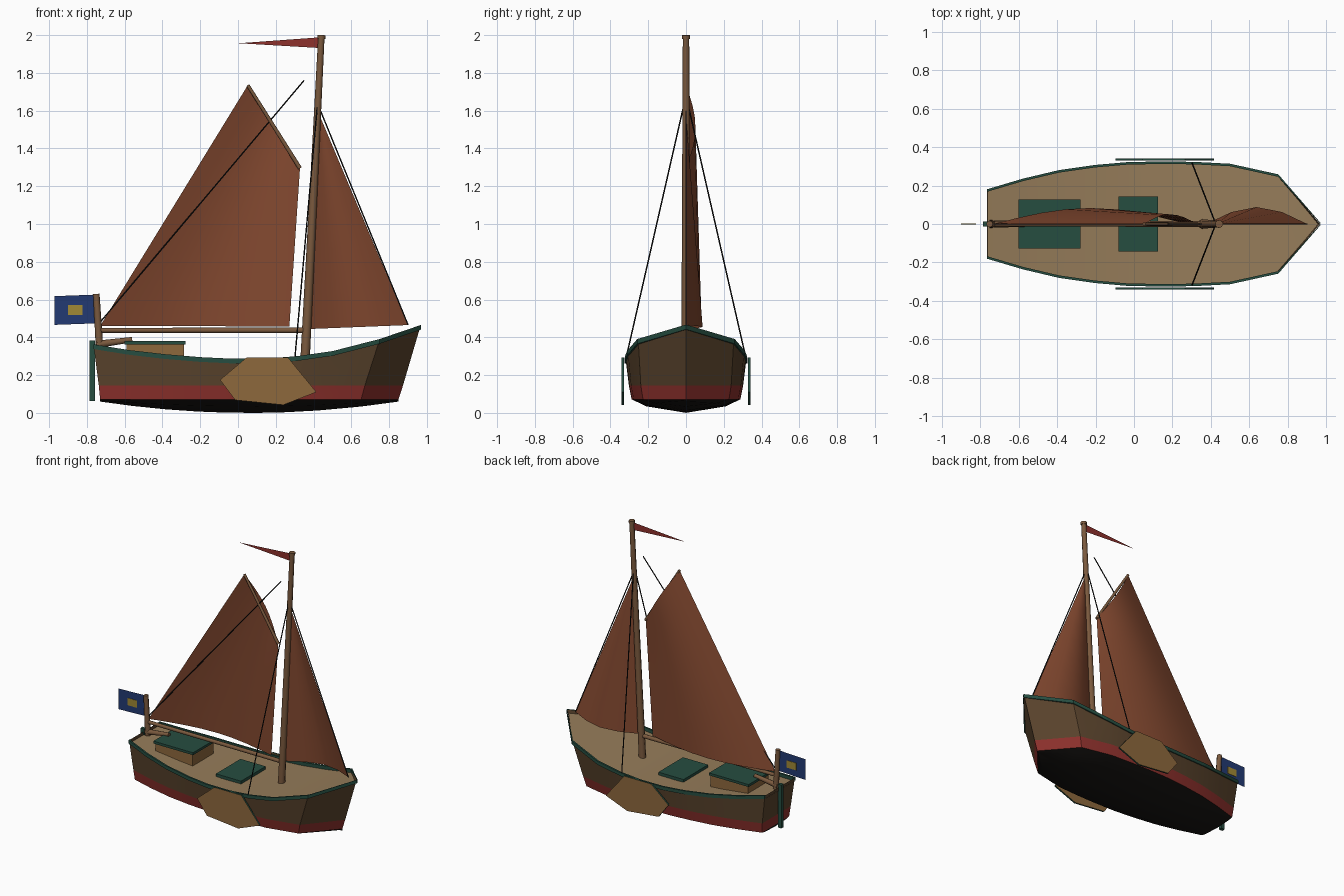
import bpy, bmesh, math
from mathutils import Vector, Matrix

if "Cube" in bpy.data.objects:
    bpy.data.objects.remove(bpy.data.objects["Cube"])


def mat(name, hexcol):
    lin = [(int(hexcol[i:i + 2], 16) / 255) ** 2.2 for i in (0, 2, 4)]
    m = bpy.data.materials.new(name)
    m.diffuse_color = (*lin, 1)
    m.use_nodes = True
    m.node_tree.nodes["Principled BSDF"].inputs["Base Color"].default_value = m.diffuse_color
    return m


HULL = mat("hull_brown", "5a4530")
BLACK = mat("bottom_black", "1e1c1a")
RED = mat("stripe_red", "8c3430")
GREEN = mat("trim_green", "2a4e42")
DECK = mat("deck_tan", "947b5a")
WOOD = mat("board_wood", "8c683f")
SPAR = mat("spar_wood", "7a5a40")
SAIL = mat("sail_tan", "824a33")
ROPE = mat("rope_dark", "1a1a1a")
BLUE = mat("flag_blue", "273c72")
GOLD = mat("flag_gold", "a08838")


def mesh(name, verts, faces, *mats, smooth=False, fix=True):
    me = bpy.data.meshes.new(name)
    me.from_pydata([tuple(v) for v in verts], [], faces)
    for m in mats:
        me.materials.append(m)
    ob = bpy.data.objects.new(name, me)
    bpy.context.collection.objects.link(ob)
    if fix:
        bm = bmesh.new()
        bm.from_mesh(me)
        bmesh.ops.remove_doubles(bm, verts=bm.verts, dist=1e-5)
        bmesh.ops.recalc_face_normals(bm, faces=bm.faces)
        bm.to_mesh(me)
        bm.free()
    if smooth:
        bpy.context.view_layer.objects.active = ob
        ob.select_set(True)
        bpy.ops.object.shade_smooth_by_angle(angle=math.radians(25))
        ob.select_set(False)
    return ob


def grid(name, rows, *mats, closed=False, extra=(), smooth=True):
    """Skin a list of equal-length point rows."""
    n = len(rows[0])
    faces = [(i * n + j, i * n + (j + 1) % n, (i + 1) * n + (j + 1) % n, (i + 1) * n + j)
             for i in range(len(rows) - 1) for j in range(n if closed else n - 1)]
    return mesh(name, [p for r in rows for p in r], faces + list(extra), *mats, smooth=smooth)


def box(name, x, y, z, m):
    v = [(a, b, c) for a in x for b in y for c in z]
    f = [(0, 1, 3, 2), (4, 6, 7, 5), (0, 4, 5, 1), (2, 3, 7, 6), (0, 2, 6, 4), (1, 5, 7, 3)]
    return mesh(name, v, f, m)


def rod(name, a, b, r1, r2, m, sides=8):
    a, b = Vector(a), Vector(b)
    d = b - a
    bm = bmesh.new()
    bmesh.ops.create_cone(bm, cap_ends=True, segments=sides, radius1=r1, radius2=r2, depth=d.length,
                          matrix=Matrix.Translation((a + b) / 2) @ d.to_track_quat('Z', 'Y').to_matrix().to_4x4())
    me = bpy.data.meshes.new(name)
    bm.to_mesh(me)
    bm.free()
    me.materials.append(m)
    ob = bpy.data.objects.new(name, me)
    bpy.context.collection.objects.link(ob)
    if sides > 6:
        bpy.context.view_layer.objects.active = ob
        ob.select_set(True)
        bpy.ops.object.shade_smooth_by_angle(angle=math.radians(50))
        ob.select_set(False)
    return ob


# Hull stations: x, half width, sheer height
ST = [(-.765, .175, .36), (-.58, .23, .33), (-.39, .275, .308), (-.2, .302, .292), (-.03, .317, .284),
      (.15, .32, .285), (.31, .318, .297), (.5, .308, .324), (.75, .253, .388), (.967, 0, .463)]


def hull_point(st, level):
    x, w, s = st
    xb = (x + .765) / 1.732 * 1.58 - .73
    k = .06 * ((xb - .06) / .79) ** 2
    f, y, z = {"keel": (0, 0, k), "chine": (0, .66, (k + .07) / 2), "low": (0, .9, .072),
               "mid": (.2, .945, .145), "top": (1, 1, s)}[level]
    return Vector((xb + (x - xb) * f, w * y, z))


def flip(p):
    return Vector((p.x, -p.y, p.z))


def hull_band(name, levels, m):
    rows = []
    for st in ST:
        half = [hull_point(st, l) for l in levels]
        rows.append(half + [flip(p) for p in reversed(half)])
    n = len(rows[0])
    h = n // 2
    verts = [p for r in rows for p in r]
    faces = [(i * n + j, i * n + j + 1, (i + 1) * n + j + 1, (i + 1) * n + j)
             for i in range(len(rows) - 1) for j in range(n - 1) if j != h - 1]
    faces.append(tuple(range(n)))      # transom slice
    return mesh(name, verts, faces, m, smooth=True)


hull_band("hull_bottom", ["low", "chine", "keel"], BLACK)
hull_band("waterline_stripe", ["mid", "low"], RED)
hull_band("hull_topsides", ["top", "mid"], HULL)

# Deck, just below the rail
grid("deck", [[Vector((x - (.01 if w == 0 else 0), s * w * .985, z - .022)) for s in (-1, 0, 1)]
              for x, w, z in ST], DECK)

# Rails along both edges
for side, label in ((-1, "right"), (1, "left")):
    rows = [[Vector((x + (.003 if w == 0 else 0), side * max(w + o, 0), z + h))
             for o, h in ((.005, -.022), (.005, .003), (-.008, .003), (-.008, -.022))] for x, w, z in ST]
    grid("rail_" + label, rows, GREEN, closed=True, extra=[(0, 1, 2, 3)], smooth=False)

# Leeboards: wooden faces, green edges
BOARD = [(-.095, .175), (.045, .293), (.265, .293), (.415, .11), (.24, .042), (-.015, .068)]
for side, label in ((-1, "right"), (1, "left")):
    v = [(x, side * y, z) for y in (.329, .341) for x, z in BOARD]
    f = [tuple(range(6)), tuple(range(6, 12))] + [(i, (i + 1) % 6, (i + 1) % 6 + 6, i + 6) for i in range(6)]
    ob = mesh("leeboard_" + label, v, f, WOOD, GREEN)
    for p in ob.data.polygons:
        p.material_index = 0 if len(p.vertices) == 6 else 1

# Cabin, hatch, rudder, tiller
box("cabin", (-.59, -.285), (-.12, .12), (.27, .365), WOOD)
box("cabin_roof", (-.6, -.277), (-.128, .128), (.362, .38), GREEN)
box("hatch", (-.08, .125), (-.143, .143), (.25, .284), GREEN)
box("rudder", (-.786, -.757), (-.013, .013), (.063, .382), GREEN)
rod("tiller", (-.75, 0, .362), (-.56, 0, .388), .02, .014, SPAR)

# Mast and spars
rod("mast", (.354, 0, .26), (.441, 0, 1.985), .025, .017, SPAR)
rod("mast_cap", (.441, 0, 1.98), (.442, 0, 2.0), .021, .021, SPAR)
rod("boom", (-.75, 0, .437), (.345, 0, .437), .013, .015, SPAR)
rod("gaff", (.328, 0, 1.295), (.052, 0, 1.735), .011, .009, SPAR)
rod("flag_staff", (-.733, 0, .34), (-.75, 0, .63), .02, .017, SPAR)


# Sails: four corners with a belly to the left side
def sail(name, a, b, c, d, belly, taper, nu, nv):
    a, b, c, d = (Vector((p[0], 0, p[1])) for p in (a, b, c, d))
    rows = []
    for j in range(nv + 1):
        v = j / nv
        row = []
        for i in range(nu + 1):
            u = i / nu
            p = a.lerp(b, u).lerp(d.lerp(c, u), v)
            p.y = belly * (1 - taper * v) * math.sin(math.pi * u)
            row.append(p)
        rows.append(row)
    return grid(name, rows, SAIL)


sail("mainsail", (-.73, .46), (.272, .458), (.328, 1.295), (.052, 1.735), .083, .4, 8, 8)
sail("jib", (.375, .444), (.9, .465), (.43, 1.58), (.43, 1.58), .088, 1, 4, 8)

# Rigging
rod("forestay", (.9, 0, .465), (.428, 0, 1.62), .004, .004, ROPE, 5)
rod("topping_lift", (-.725, 0, .485), (.35, 0, 1.76), .004, .004, ROPE, 5)
for side, label in ((-1, "right"), (1, "left")):
    rod("shroud_" + label, (.302, side * .316, .296), (.425, 0, 1.68), .004, .004, ROPE, 5)

# Flags
mesh("pennant", [(.43, 0, 1.988), (.43, 0, 1.932), (.005, 0, 1.957)], [(0, 1, 2)], RED, fix=False)
mesh("stern_flag", [(-.755, 0, .474), (-.755, 0, .626), (-.972, 0, .618), (-.972, 0, .466)],
     [(0, 1, 2, 3)], BLUE, fix=False)
box("flag_patch", (-.9, -.822), (-.003, .003), (.517, .57), GOLD)
